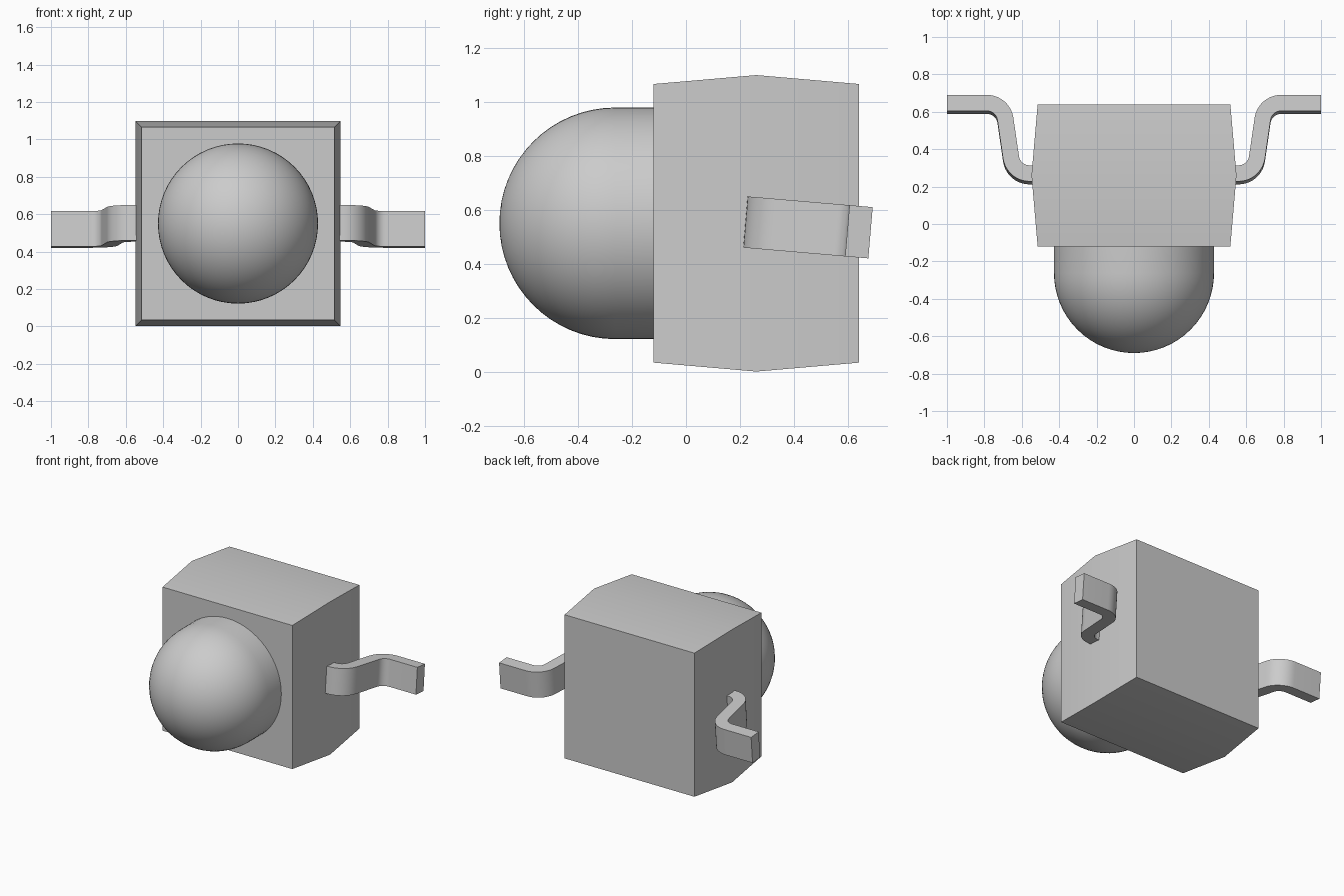
import bpy
import bmesh
import math
from mathutils import Vector, Matrix

if "Cube" in bpy.data.objects:
    bpy.data.objects.remove(bpy.data.objects["Cube"], do_unlink=True)

CENTER_Z = 0.55

grey = bpy.data.materials.new("light_grey")
grey.use_nodes = True
grey.diffuse_color = (0.6, 0.6, 0.6, 1)
grey.node_tree.nodes["Principled BSDF"].inputs["Base Color"].default_value = (0.6, 0.6, 0.6, 1)


def finish(name, bm):
    """Turn a bmesh into a shaded object."""
    bmesh.ops.recalc_face_normals(bm, faces=bm.faces)
    mesh = bpy.data.meshes.new(name)
    bm.to_mesh(mesh)
    bm.free()
    mesh.materials.append(grey)
    obj = bpy.data.objects.new(name, mesh)
    bpy.context.collection.objects.link(obj)
    bpy.ops.object.select_all(action='DESELECT')
    obj.select_set(True)
    bpy.context.view_layer.objects.active = obj
    bpy.ops.object.shade_smooth_by_angle(angle=math.radians(30))
    return obj


def bridge(bm, a, b):
    for i in range(len(a)):
        j = (i + 1) % len(a)
        bm.faces.new((a[i], a[j], b[j], b[i]))


# Body: square block, widest at its middle
bm = bmesh.new()
loops = []
for y, h in ((-0.12, 0.515), (0.26, 0.548), (0.64, 0.515)):
    loops.append([bm.verts.new((sx * h, y, CENTER_Z + sz * h))
                  for sx, sz in ((-1, -1), (1, -1), (1, 1), (-1, 1))])
bridge(bm, loops[0], loops[1])
bridge(bm, loops[1], loops[2])
bm.faces.new(loops[0])
bm.faces.new(loops[2])
finish("body", bm)

# Lens: short cylinder ending in a hemisphere, turned about the y axis
R, DOME_Y, SIDES, RINGS = 0.428, -0.262, 64, 16
profile = [(R, -0.10)]
profile += [(R * math.cos(a), DOME_Y - R * math.sin(a))
            for a in (i * math.pi / 2 / RINGS for i in range(RINGS))]
bm = bmesh.new()
rings = []
for r, y in profile:
    rings.append([bm.verts.new((r * math.cos(t), y, CENTER_Z + r * math.sin(t)))
                  for t in (k * math.tau / SIDES for k in range(SIDES))])
for a, b in zip(rings, rings[1:]):
    bridge(bm, a, b)
tip = bm.verts.new((0, DOME_Y - R, CENTER_Z))
for k in range(SIDES):
    bm.faces.new((rings[-1][k], rings[-1][(k + 1) % SIDES], tip))
bm.faces.new(rings[0])
finish("dome_lens", bm)


def fillet(path, radius, steps=10):
    """Round the inner corners of a polyline; return (point, normal) pairs."""
    def normal(d):
        return Vector((-d.y, d.x))
    out = [(path[0], normal((path[1] - path[0]).normalized()))]
    for p, c, n in zip(path, path[1:], path[2:]):
        d1, d2 = (c - p).normalized(), (n - c).normalized()
        turn = math.atan2(d1.x * d2.y - d1.y * d2.x, d1.dot(d2))
        side = math.copysign(1, turn)
        start = c - d1 * radius * math.tan(abs(turn) / 2)
        hub = start + normal(d1) * radius * side
        for i in range(steps + 1):
            nv = normal(d1)
            nv.rotate(Matrix.Rotation(turn * i / steps, 2))
            out.append((hub - nv * radius * side, nv))
    out.append((path[-1], normal((path[-1] - path[-2]).normalized())))
    return out


# Leads: bent flat strips, tilted slightly downward toward the back
HALF_T, HALF_W, TILT = 0.043, 0.095, math.radians(-4.9)
PIVOT = Vector((0, 0.45, 0.535))
PATH = [Vector(p) for p in ((0.5, 0.262), (0.645, 0.262), (0.70, 0.64), (1.0, 0.64))]
tilt = Matrix.Translation(PIVOT) @ Matrix.Rotation(TILT, 4, 'X') @ Matrix.Translation(-PIVOT)
for name, side in (("left_lead", 1), ("right_lead", -1)):
    bm = bmesh.new()
    sections = []
    for p, n in fillet(PATH, 0.10):
        sections.append([])
        for st, sw in ((-1, -1), (1, -1), (1, 1), (-1, 1)):
            q = p + n * HALF_T * st
            co = tilt @ Vector((q.x, q.y, PIVOT.z + sw * HALF_W))
            sections[-1].append(bm.verts.new((co.x * side, co.y, co.z)))
    for a, b in zip(sections, sections[1:]):
        bridge(bm, a, b)
    bm.faces.new(sections[0])
    bm.faces.new(sections[-1])
    finish(name, bm)
